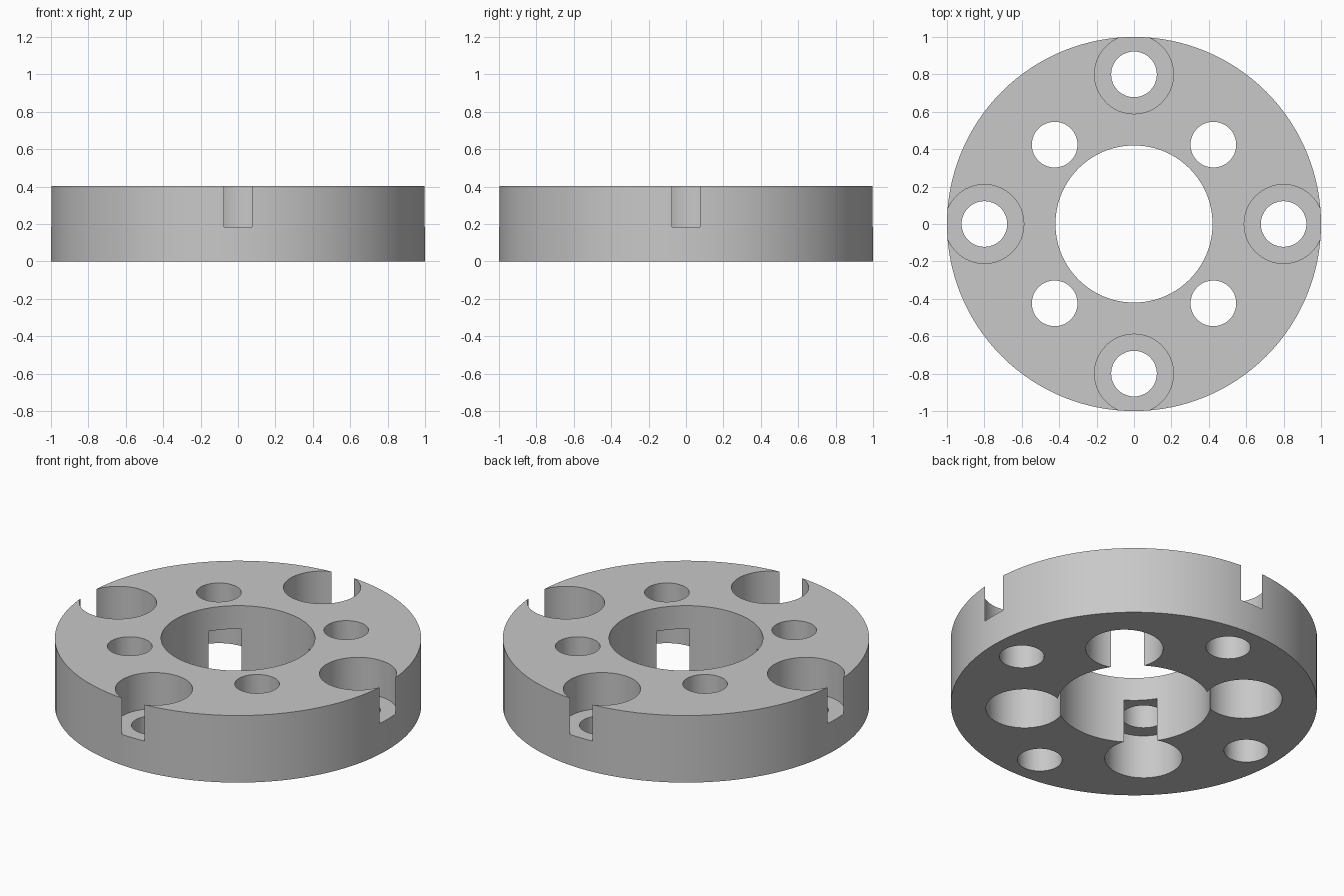
import bpy
from math import cos, sin, pi, radians

if "Cube" in bpy.data.objects:
    bpy.data.objects.remove(bpy.data.objects["Cube"])

HEIGHT = 0.404
HOLE_R, BORE_R, POCKET_R = 0.122, 0.42, 0.211
OUTER_RING, INNER_RING = 0.8, 0.6
TOP_FLOOR, BOTTOM_CEILING = 0.185, 0.264

metal = bpy.data.materials.new("grey metal")
metal.use_nodes = True
grey = (0.58, 0.58, 0.58, 1)
metal.diffuse_color = grey
metal.node_tree.nodes["Principled BSDF"].inputs["Base Color"].default_value = grey


def cylinder(name, radius, z0, z1, x=0, y=0, sides=64):
    bpy.ops.mesh.primitive_cylinder_add(vertices=sides, radius=radius, depth=z1 - z0,
                                        location=(x, y, (z0 + z1) / 2))
    ob = bpy.context.object
    ob.name = name
    return ob


def cut(body, cutter):
    """Subtract the cutter from the body, then discard it."""
    mod = body.modifiers.new("cut", 'BOOLEAN')
    mod.operation = 'DIFFERENCE'
    mod.solver = 'EXACT'
    mod.object = cutter
    bpy.context.view_layer.objects.active = body
    bpy.ops.object.modifier_apply(modifier=mod.name)
    bpy.data.objects.remove(cutter)


# Round plate with a central bore
plate = cylinder("spacer_plate", 1, 0, HEIGHT, sides=128)
plate.data.materials.append(metal)
below, above = -0.1, HEIGHT + 0.1
cut(plate, cylinder("bore", BORE_R, below, above, sides=96))

# Outer bolt holes with pockets from above, inner ones with pockets from below
for i in range(4):
    a = i * pi / 2
    x, y = OUTER_RING * cos(a), OUTER_RING * sin(a)
    cut(plate, cylinder("outer_pocket", POCKET_R, TOP_FLOOR, above, x, y))
    cut(plate, cylinder("outer_hole", HOLE_R, below, above, x, y))
    a += pi / 4
    x, y = INNER_RING * cos(a), INNER_RING * sin(a)
    cut(plate, cylinder("inner_pocket", POCKET_R, below, BOTTOM_CEILING, x, y))
    cut(plate, cylinder("inner_hole", HOLE_R, below, above, x, y))

# Smooth walls with crisp rims
bpy.ops.object.select_all(action='DESELECT')
plate.select_set(True)
bpy.context.view_layer.objects.active = plate
bpy.ops.object.transform_apply(location=True, rotation=True, scale=True)
bpy.ops.object.shade_smooth_by_angle(angle=radians(30))
